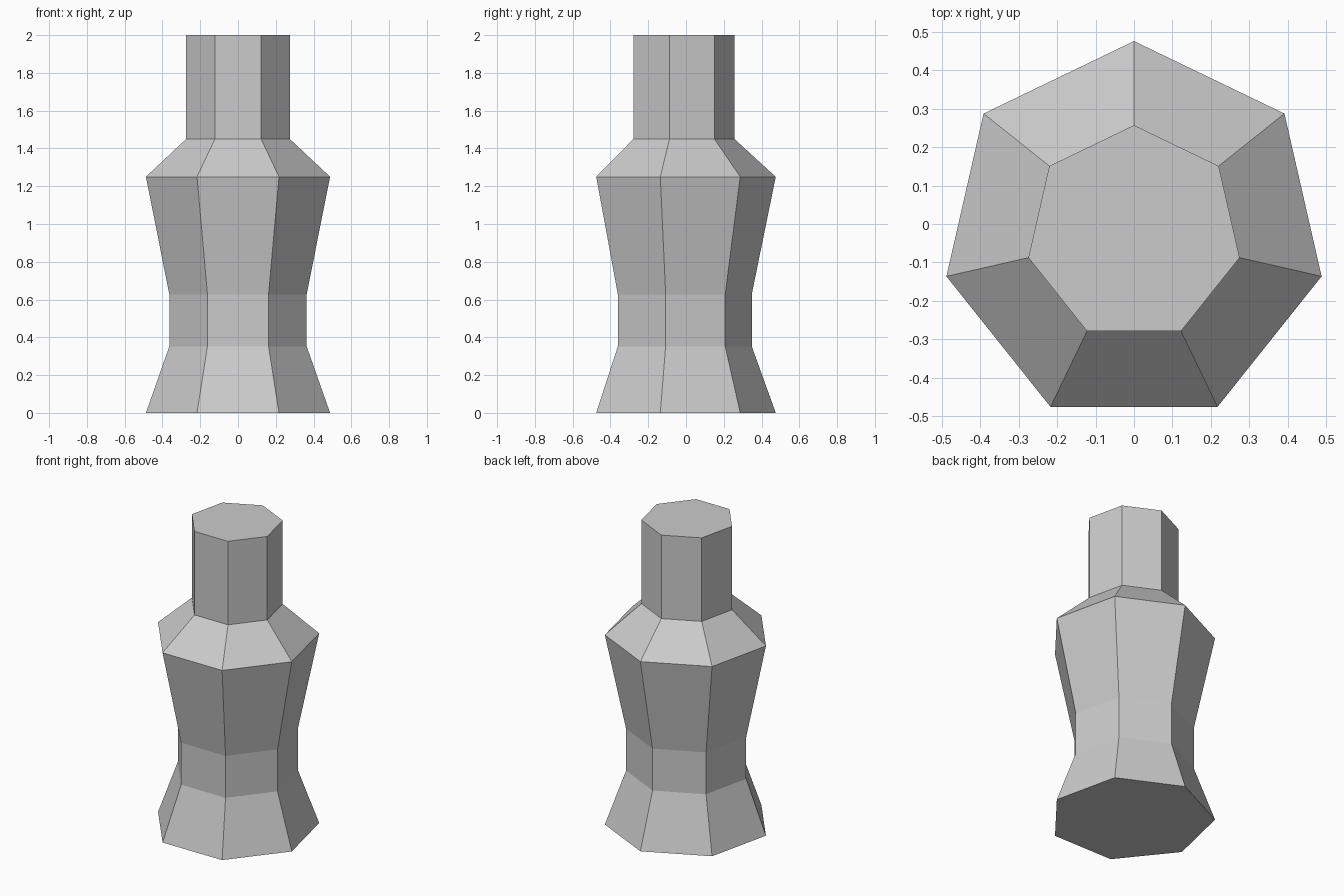
import bpy
import bmesh
from math import cos, sin, pi

if "Cube" in bpy.data.objects:
    bpy.data.objects.remove(bpy.data.objects["Cube"])

SIDES = 7
CENTRE_Y = -0.0248  # centres the odd-sided outline on y = 0

# Profile from base to neck top: (radius, height)
PROFILE = [(0.5, 0.0), (0.373, 0.352), (0.373, 0.628),
           (0.5, 1.25), (0.2815, 1.45), (0.2815, 2.0)]


def lathe(name, profile, sides):
    bm = bmesh.new()
    rings = []
    for r, z in profile:
        angles = [pi / 2 + 2 * pi * i / sides for i in range(sides)]
        rings.append([bm.verts.new((r * cos(a), CENTRE_Y + r * sin(a), z)) for a in angles])
    # Side walls
    for low, high in zip(rings, rings[1:]):
        for i in range(sides):
            j = (i + 1) % sides
            bm.faces.new((low[i], low[j], high[j], high[i]))
    # Base and top caps
    bm.faces.new(rings[0][::-1])
    bm.faces.new(rings[-1])
    mesh = bpy.data.meshes.new(name)
    bm.to_mesh(mesh)
    bm.free()
    obj = bpy.data.objects.new(name, mesh)
    bpy.context.collection.objects.link(obj)
    return obj


# Seven-sided bottle with waist, shoulder and neck
lathe("bottle", PROFILE, SIDES)
